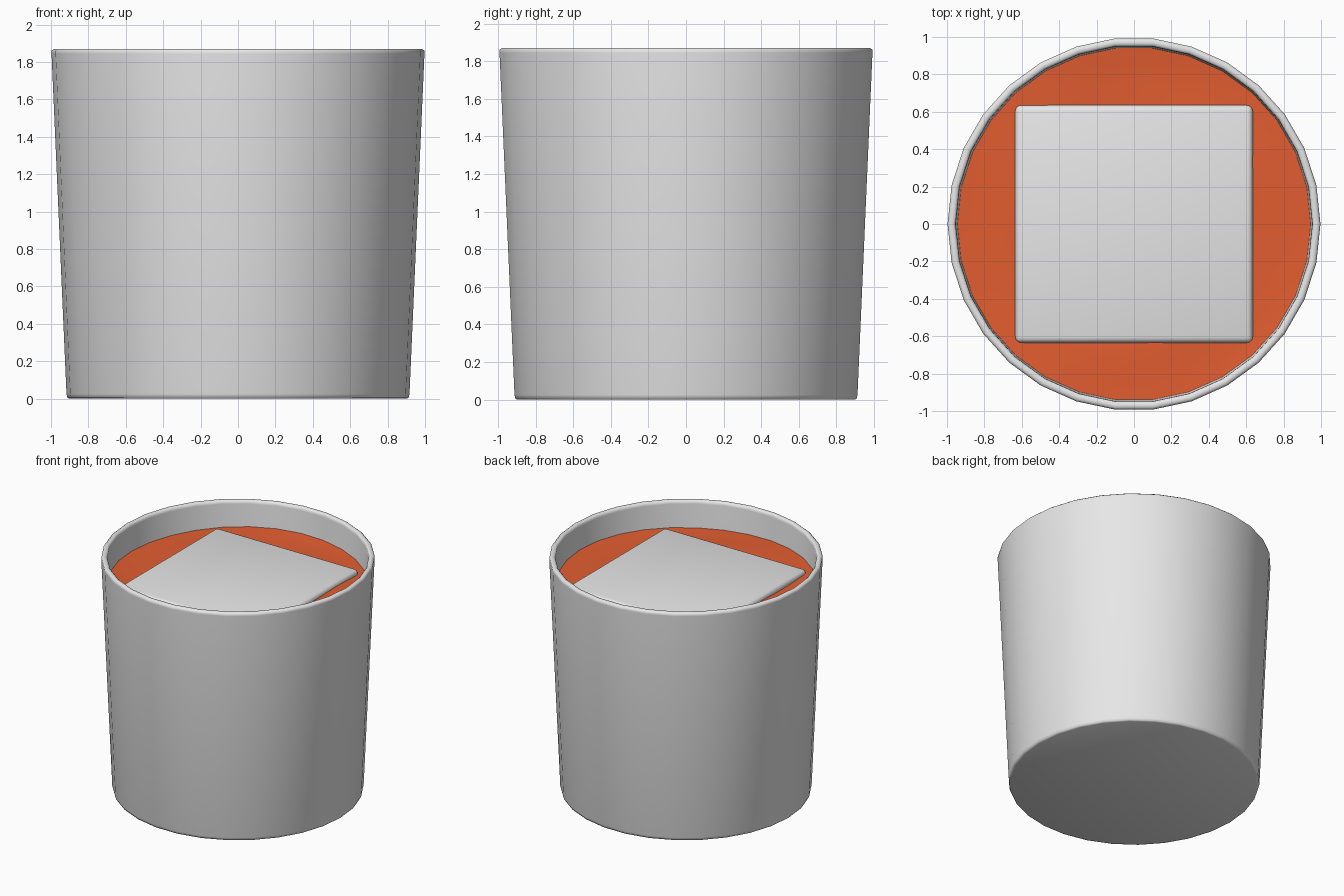
import bpy, bmesh, math

if "Cube" in bpy.data.objects:
    bpy.data.objects.remove(bpy.data.objects["Cube"], do_unlink=True)

SIDES = 30


def material(name, rgb):
    mat = bpy.data.materials.new(name)
    mat.use_nodes = True
    mat.diffuse_color = (*rgb, 1)
    mat.node_tree.nodes["Principled BSDF"].inputs["Base Color"].default_value = (*rgb, 1)
    return mat


def finish(bm, name, mat, angle):
    bmesh.ops.recalc_face_normals(bm, faces=bm.faces)
    mesh = bpy.data.meshes.new(name)
    bm.to_mesh(mesh)
    bm.free()
    mesh.materials.append(mat)
    obj = bpy.data.objects.new(name, mesh)
    bpy.context.collection.objects.link(obj)
    bpy.ops.object.select_all(action="DESELECT")
    obj.select_set(True)
    bpy.context.view_layer.objects.active = obj
    bpy.ops.object.shade_smooth_by_angle(angle=math.radians(angle))
    return obj


def lathe(profile, ripple=0):
    """Revolve (radius, height) points, capping both ends."""
    bm = bmesh.new()
    rings = []
    for r, z in profile:
        ring = []
        for i in range(SIDES):
            a = 2 * math.pi * i / SIDES
            lift = ripple * math.sin(3 * a + 9 * r) if z > 1 else 0
            ring.append(bm.verts.new((r * math.cos(a), r * math.sin(a), z + lift)))
        rings.append(ring)
    for low, high in zip(rings, rings[1:]):
        for i in range(SIDES):
            j = (i + 1) % SIDES
            bm.faces.new((low[i], low[j], high[j], high[i]))
    bm.faces.new(rings[0])
    bm.faces.new(rings[-1])
    return bm


white = material("pale grey", (0.8, 0.8, 0.8))
orange = material("orange drink", (0.76, 0.11, 0.03))

# Tapered cup with a softened rim and base edge
cup_profile = [(0.90, 0), (0.912, 0.005), (0.917, 0.025), (0.997, 1.845),
               (0.997, 1.86), (0.985, 1.87), (0.965, 1.87), (0.955, 1.86),
               (0.953, 1.845), (0.873, 0.05)]
finish(lathe(cup_profile), "cup", white, 60)

# Drink body with a gently rippled surface
drink_profile = [(0.873, 0.055), (0.945, 1.66), (0.85, 1.655), (0.75, 1.655),
                 (0.65, 1.655), (0.55, 1.65), (0.3, 1.645)]
finish(lathe(drink_profile, 0.006), "drink", orange, 40)

# Floating ice cube with rounded edges
bm = bmesh.new()
bmesh.ops.create_cube(bm, size=1.27)
bmesh.ops.translate(bm, verts=bm.verts, vec=(0, 0, 1.055))
bmesh.ops.bevel(bm, geom=bm.edges[:], offset=0.03, segments=3,
                profile=0.5, affect="EDGES")
finish(bm, "ice_cube", white, 60)
